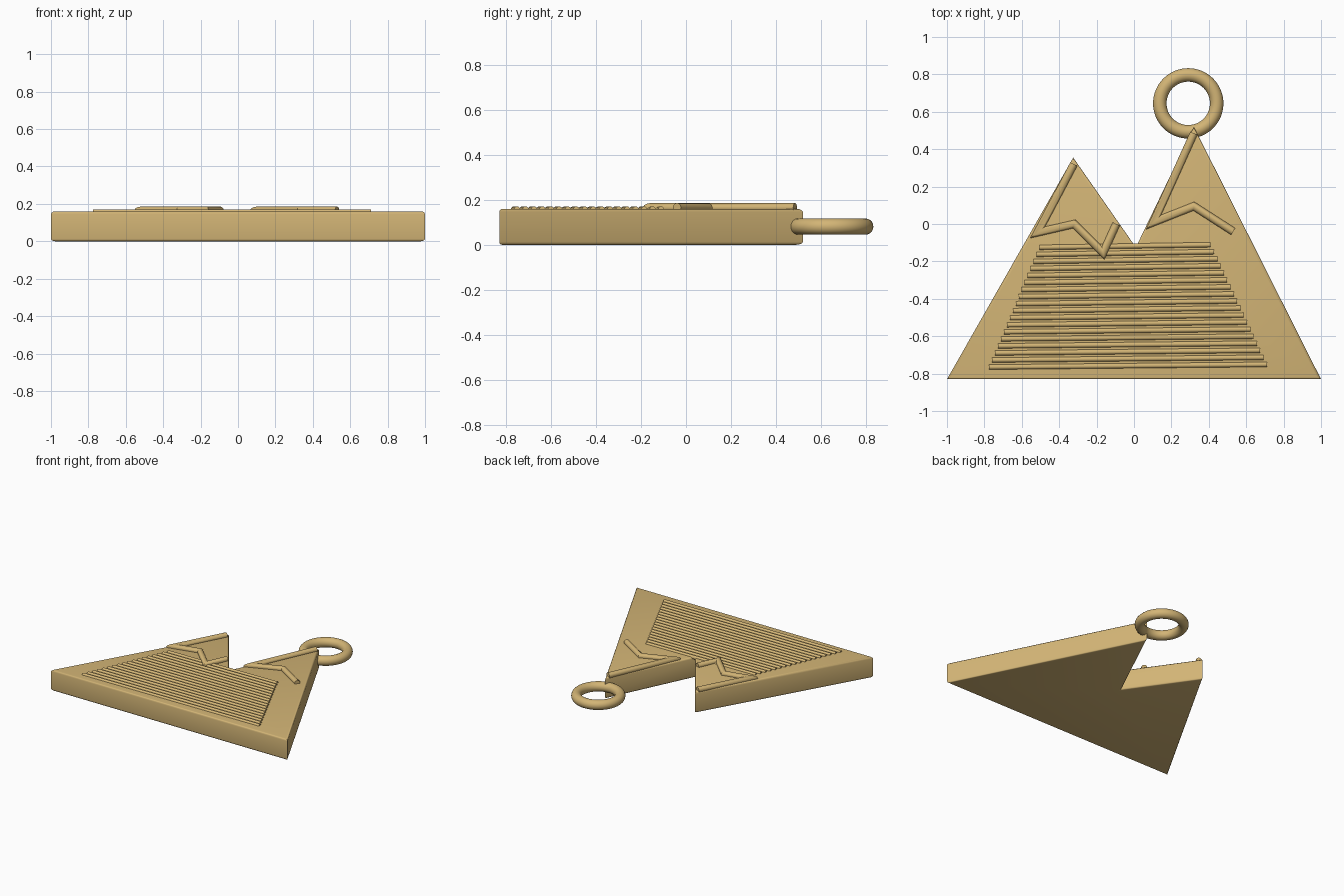
import bpy
import bmesh
import math
from mathutils import Vector

cube = bpy.data.objects.get("Cube")
if cube:
    bpy.data.objects.remove(cube, do_unlink=True)

TAN = (0.65, 0.46, 0.18, 1)
tan = bpy.data.materials.new("sandy tan")
tan.use_nodes = True
tan.diffuse_color = TAN
tan.node_tree.nodes["Principled BSDF"].inputs["Base Color"].default_value = TAN

TOP = 0.16


def finish(obj, angle=35):
    """Colour the part and smooth its rounded faces."""
    obj.data.materials.clear()
    obj.data.materials.append(tan)
    bpy.ops.object.select_all(action="DESELECT")
    obj.select_set(True)
    bpy.context.view_layer.objects.active = obj
    bpy.ops.object.shade_smooth_by_angle(angle=math.radians(angle))


def make_object(name, bm):
    bmesh.ops.recalc_face_normals(bm, faces=bm.faces)
    mesh = bpy.data.meshes.new(name)
    bm.to_mesh(mesh)
    bm.free()
    obj = bpy.data.objects.new(name, mesh)
    bpy.context.collection.objects.link(obj)
    return obj


def sweep(bm, path, z, radius, sides=12):
    """Round bar along a flat path, with mitred corners."""
    points = [Vector(p) for p in path]
    steps = [(b - a).normalized() for a, b in zip(points, points[1:])]
    rings = []
    for i, p in enumerate(points):
        before, after = steps[max(i - 1, 0)], steps[min(i, len(steps) - 1)]
        n1, n2 = Vector((-before.y, before.x)), Vector((-after.y, after.x))
        mitre = (n1 + n2).normalized()
        mitre /= mitre.dot(n1)
        ring = []
        for k in range(sides):
            a = math.tau * k / sides
            q = p + mitre * radius * math.cos(a)
            ring.append(bm.verts.new((q.x, q.y, z + radius * math.sin(a))))
        rings.append(ring)
    for r, s in zip(rings, rings[1:]):
        for k in range(sides):
            j = (k + 1) % sides
            bm.faces.new((r[k], r[j], s[j], s[k]))
    bm.faces.new(rings[0])
    bm.faces.new(rings[-1])


# Twin-peak slab with softened top and bottom rims
outline = [(-1, -0.83), (1, -0.83), (0.32, 0.52), (0.01, -0.125), (-0.325, 0.355)]
bm = bmesh.new()
base = bm.faces.new([bm.verts.new((x, y, 0)) for x, y in outline])
extruded = bmesh.ops.extrude_face_region(bm, geom=[base])["geom"]
bmesh.ops.translate(bm, vec=(0, 0, TOP),
                    verts=[v for v in extruded if isinstance(v, bmesh.types.BMVert)])
bmesh.ops.recalc_face_normals(bm, faces=bm.faces)
rims = [e for e in bm.edges if abs(e.verts[0].co.z - e.verts[1].co.z) < 0.01]
bmesh.ops.bevel(bm, geom=rims, offset=0.014, segments=3, profile=0.5, affect="EDGES")
finish(make_object("mountain_slab", bm))

# Raised snow lines on both peaks
snow_lines = {
    "left_peak_snow_line": [(0.32, 0.485), (0.105, 0.01), (0.32, 0.095), (0.53, -0.04)],
    "right_peak_snow_line": [(-0.322, 0.32), (-0.515, -0.045), (-0.32, 0.0),
                             (-0.165, -0.155), (-0.095, 0.0)],
}
for name, path in snow_lines.items():
    bm = bmesh.new()
    sweep(bm, path, 0.165, 0.021)
    finish(make_object(name, bm))

# Rows of fine ridges, widening toward the foot
ROWS = 18
bm = bmesh.new()
for i in range(ROWS):
    t = i / (ROWS - 1)
    y = -0.118 - 0.64 * t
    sweep(bm, [(-0.505 - 0.27 * t, y - 0.007), (0.41 + 0.3 * t, y + 0.007)],
          TOP - 0.003, 0.014, 10)
finish(make_object("ridge_rows", bm), 40)

# Hanging ring
bpy.ops.mesh.primitive_torus_add(location=(0.29, 0.645, 0.081), major_radius=0.152,
                                 minor_radius=0.036, major_segments=64, minor_segments=20)
ring = bpy.context.object
ring.name = "hanging_ring"
finish(ring)
